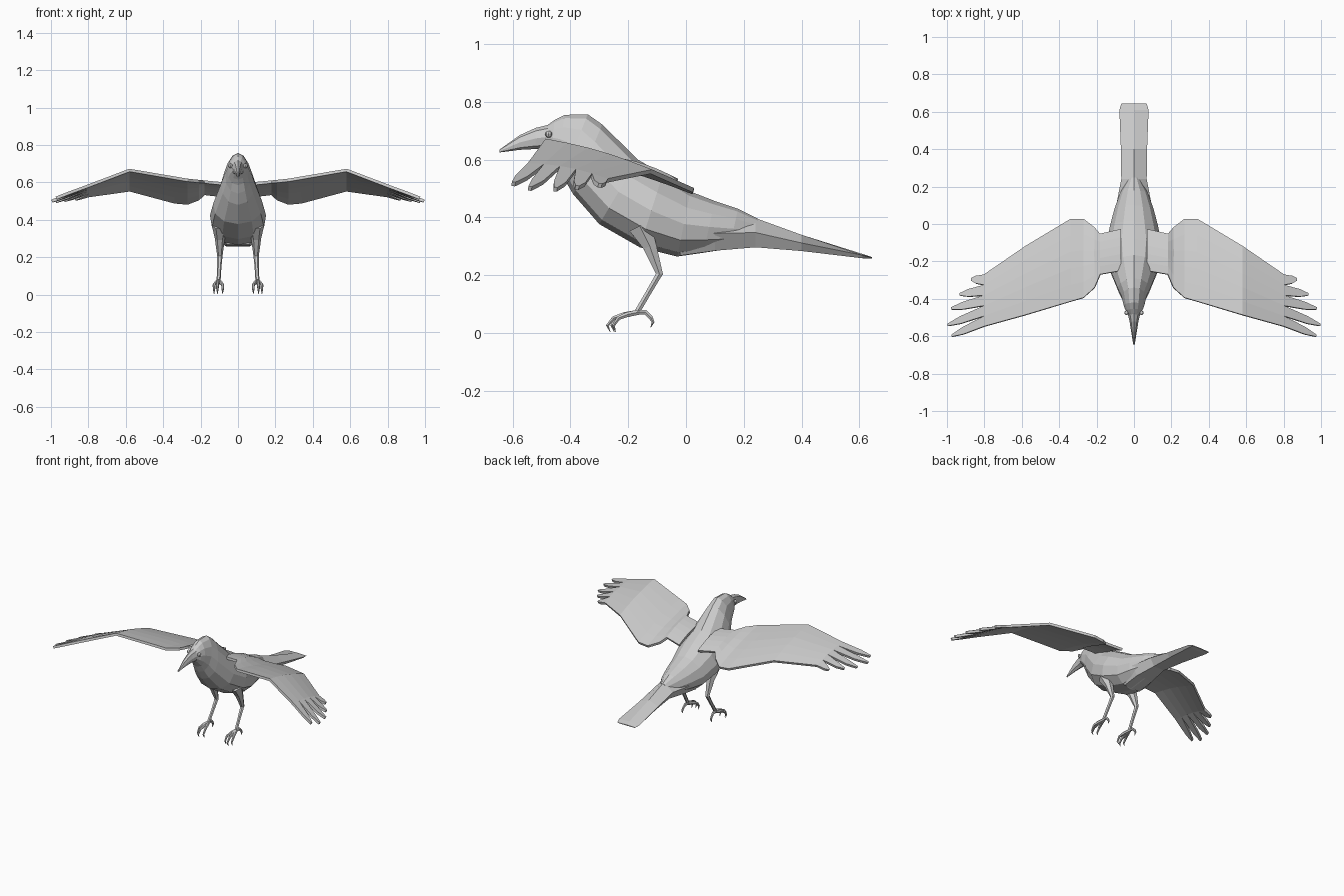
import bpy, math
from mathutils import Vector

if "Cube" in bpy.data.objects:
    bpy.data.objects.remove(bpy.data.objects["Cube"])


def make(name, verts, faces, mirror=False, thickness=0):
    me = bpy.data.meshes.new(name)
    me.from_pydata([tuple(v) for v in verts], [], faces)
    import bmesh
    bm = bmesh.new()
    bm.from_mesh(me)
    bmesh.ops.recalc_face_normals(bm, faces=bm.faces)
    bm.to_mesh(me)
    bm.free()
    ob = bpy.data.objects.new(name, me)
    bpy.context.collection.objects.link(ob)
    if thickness:
        s = ob.modifiers.new("thickness", 'SOLIDIFY')
        s.thickness, s.offset = thickness, 0
    if mirror:
        ob.modifiers.new("mirror", 'MIRROR').use_mirror_merge = False
    return ob


def loft(rings):
    n = len(rings[0])
    verts = [p for r in rings for p in r]
    faces = [(i * n + j, i * n + (j + 1) % n, (i + 1) * n + (j + 1) % n, (i + 1) * n + j)
             for i in range(len(rings) - 1) for j in range(n)]
    faces += [tuple(range(n)), tuple(range(len(verts) - n, len(verts)))]
    return verts, faces


def section(ty, tz, by, bz, hw, n=12):
    # tilted egg-shaped ring between a top point and a bottom point
    top, bot = Vector((0, ty, tz)), Vector((0, by, bz))
    ring = []
    for k in range(n):
        a = 2 * math.pi * k / n
        p = (top + bot) / 2 + (top - bot) / 2 * math.cos(a)
        p.x = hw * math.sin(a) * (1 - 0.14 * math.cos(a))
        ring.append(p)
    return ring


def interp(x, pts):
    for (x0, y0), (x1, y1) in zip(pts, pts[1:]):
        if x <= x1:
            break
    return y0 + (y1 - y0) * (x - x0) / (x1 - x0)


# Head and body
make("body", *loft([section(*s) for s in [
    (-.49, .712, -.49, .645, .028), (-.455, .737, -.465, .615, .046),
    (-.42, .755, -.445, .585, .056), (-.34, .757, -.425, .54, .068),
    (-.29, .722, -.39, .48, .088), (-.166, .60, -.30, .377, .132),
    (-.08, .55, -.16, .297, .15), (.015, .49, -.03, .265, .128),
    (.10, .457, .06, .278, .105), (.18, .43, .15, .292, .075),
    (.25, .395, .24, .305, .03)]]))

# Beak
make("beak", *loft([section(*s, n=8) for s in [
    (-.47, .722, -.47, .638, .036), (-.52, .71, -.52, .637, .024),
    (-.575, .685, -.575, .634, .015), (-.645, .635, -.645, .625, .004)]]))

# Tail: ridged top, slanted underside
tail = []
for y, top, hw, edge, bw, bot in [
        (-.02, .40, .09, .328, .06, .268), (.10, .42, .095, .345, .06, .285),
        (.24, .398, .068, .348, .04, .297), (.40, .34, .070, .312, .05, .284),
        (.61, .274, .078, .270, .066, .259), (.643, .263, .068, .261, .06, .258)]:
    tail.append([(0, y, top), (hw, y, edge), (bw, y, bot), (-bw, y, bot), (-hw, y, edge)])
make("tail", *loft(tail))

# Wings: strips along the span, then five finger feathers
stations = [(.07, -.25, -.03), (.18, -.27, -.055), (.21, -.34, -.02), (.27, -.395, .025),
            (.34, -.415, .025), (.58, -.487, -.12), (.80, -.548, -.272)]
lead_y = [(s[0], s[1]) for s in stations] + [(1, -.605)]
lead_z = [(.07, .592), (.27, .612), (.58, .665), (1, .505)]
slope = [(0, -.3), (.58, -.29), (.97, -.12)]


def wing_point(x, y, t=0.0):
    z = interp(x, lead_z) + interp(x, slope) * (y - interp(x, lead_y))
    return Vector((x, y, z + .012 * math.sin(math.pi * t)))


verts, faces = [], []
for x, a, b in stations:
    verts += [wing_point(x, a + (b - a) * k / 5, k / 5) for k in range(6)]
for i in range(len(stations) - 1):
    for k in range(5):
        o = i * 6 + k
        faces.append((o, o + 1, o + 7, o + 6))
base = (len(stations) - 1) * 6
for k, (tx, ty) in enumerate([(.972, -.597), (.995, -.54), (.975, -.452), (.93, -.377), (.87, -.298)]):
    a, b = verts[base + k], verts[base + k + 1]
    mid = (a + b) / 2
    m = []
    for p in (b, a):
        qx = p.x + .65 * (tx - mid.x)
        qy = mid.y + .65 * (ty - mid.y) + .72 * (p.y - mid.y)
        m.append(wing_point(qx, qy))
    n = len(verts)
    verts += [m[0], wing_point(tx, ty + .006), wing_point(tx, ty - .006), m[1]]
    faces.append((base + k, base + k + 1, n, n + 1, n + 2, n + 3))
make("wing", verts, faces, mirror=True, thickness=.016)


# Legs and toes: tapered six-sided tubes
def tube(name, path):
    pts = [Vector(p[:3]) for p in path]
    rings = []
    for i, p in enumerate(pts):
        d = (pts[min(i + 1, len(pts) - 1)] - pts[max(i - 1, 0)]).normalized()
        up = d.cross(Vector((1, 0, 0))).normalized()
        side = up.cross(d)
        rings.append([p + path[i][3] * (math.cos(k * math.pi / 3) * side + math.sin(k * math.pi / 3) * up)
                      for k in range(6)])
    make(name, *loft(rings), mirror=True)


tube("leg", [(.095, -.16, .37, .045), (.097, -.125, .30, .027), (.097, -.092, .205, .014),
             (.10, -.13, .14, .011), (.104, -.168, .075, .011)])
for name, dx, s in [("inner_toe", -.022, .85), ("middle_toe", .006, 1.0), ("outer_toe", .024, .8)]:
    tube(name, [(.104, -.16, .073, .010), (.104 + dx * .6, -.168 - .045 * s, .064, .010),
                (.104 + dx, -.168 - .082 * s, .052, .008), (.104 + dx, -.168 - .104 * s, .026, .006),
                (.104 + dx, -.168 - .094 * s, .004, .001)])
tube("back_toe", [(.104, -.17, .073, .010), (.106, -.14, .072, .009), (.108, -.122, .054, .008),
                  (.108, -.114, .038, .006), (.108, -.122, .02, .001)])

# Eyes
bpy.ops.mesh.primitive_uv_sphere_add(segments=8, ring_count=6, radius=.012, location=(0, 0, 0))
eye = bpy.context.object
eye.name = "eye"
for v in eye.data.vertices:
    v.co += Vector((.040, -.475, .688))
eye.modifiers.new("mirror", 'MIRROR')
